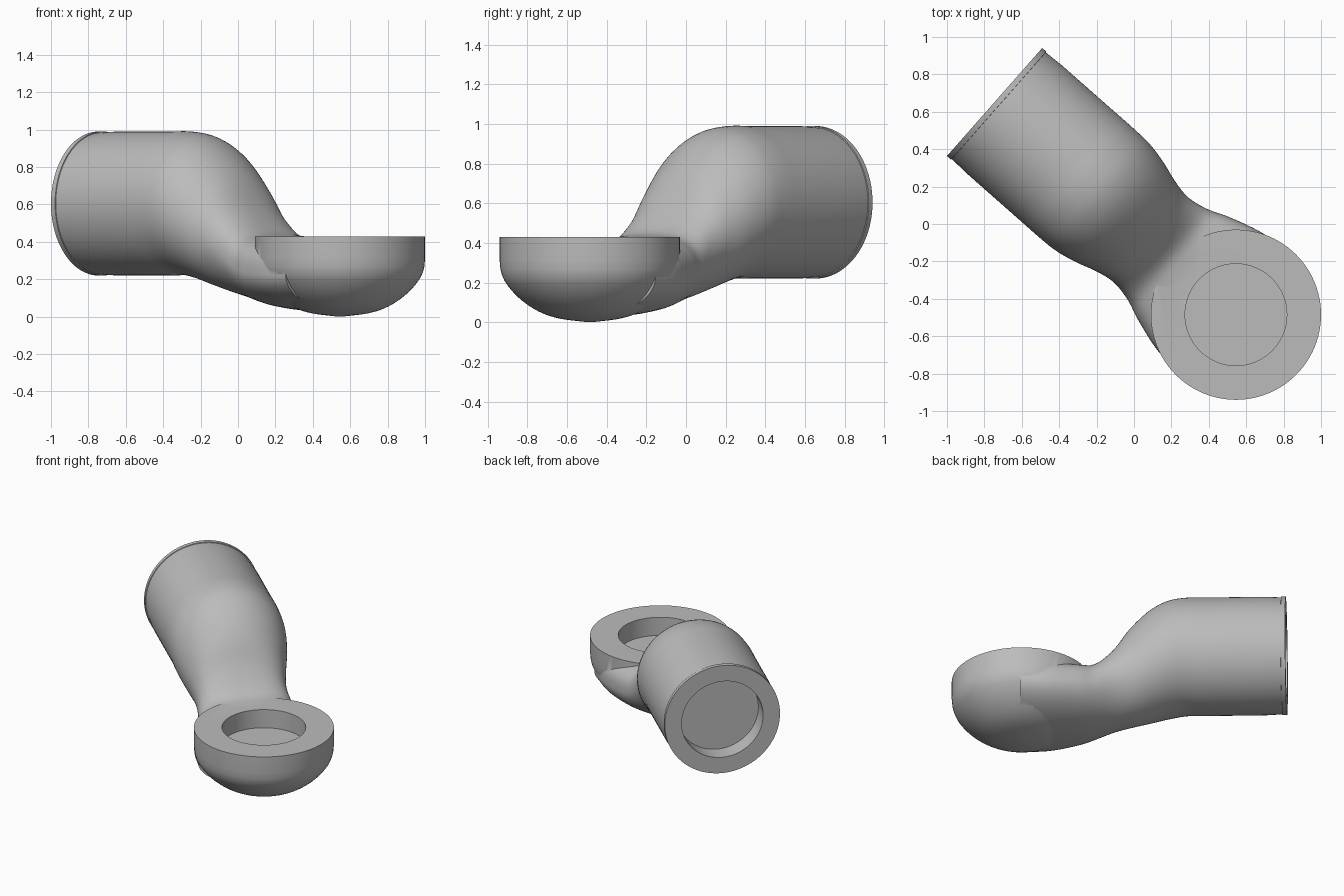
import bpy, bmesh, math
from mathutils import Vector, Matrix

if "Cube" in bpy.data.objects:
    bpy.data.objects.remove(bpy.data.objects["Cube"], do_unlink=True)

SIDES = 96
CUP = Vector((0.545, -0.485, 0))          # centre of the round cup
AXIS = Vector((-0.75, 0.661, 0)).normalized()
SIDE = Vector((0, 0, 1)).cross(AXIS)
PIPE_Z, PIPE_R, LENGTH = 0.605, 0.385, 1.72

grey = bpy.data.materials.new("plain grey")
grey.use_nodes = True
grey.diffuse_color = (0.5, 0.5, 0.5, 1)
grey.node_tree.nodes["Principled BSDF"].inputs["Base Color"].default_value = grey.diffuse_color


def curve(knots, t):
    """Smooth interpolation through (position, value...) knots."""
    last = len(knots) - 1
    i = max(k for k in range(last) if knots[k][0] <= t or k == 0)
    p, q = knots[i], knots[i + 1]
    before, after = knots[max(i - 1, 0)], knots[min(i + 2, last)]
    span = q[0] - p[0]
    s = min(max((t - p[0]) / span, 0), 1)
    out = []
    for c in range(1, len(p)):
        m0 = (q[c] - before[c]) / (q[0] - before[0]) * span
        m1 = (after[c] - p[c]) / (after[0] - p[0]) * span
        out.append((2*s**3 - 3*s**2 + 1)*p[c] + (s**3 - 2*s**2 + s)*m0
                   + (3*s**2 - 2*s**3)*q[c] + (s**3 - s**2)*m1)
    return out


def loft(name, rings):
    """Skin closed rings of equal length and cap both ends."""
    bm = bmesh.new()
    rows = [[bm.verts.new(p) for p in ring] for ring in rings]
    for a, b in zip(rows, rows[1:]):
        for i in range(SIDES):
            j = (i + 1) % SIDES
            bm.faces.new((a[i], a[j], b[j], b[i]))
    bm.faces.new(rows[0][::-1])
    bm.faces.new(rows[-1])
    bmesh.ops.recalc_face_normals(bm, faces=bm.faces)
    mesh = bpy.data.meshes.new(name)
    bm.to_mesh(mesh)
    bm.free()
    obj = bpy.data.objects.new(name, mesh)
    bpy.context.collection.objects.link(obj)
    mesh.materials.append(grey)
    return obj


def circle(centre, radius, x, y):
    angles = [2 * math.pi * i / SIDES for i in range(SIDES)]
    return [centre + radius * (math.cos(a) * x + math.sin(a) * y) for a in angles]


def combine(target, other, operation):
    mod = target.modifiers.new(operation.lower(), "BOOLEAN")
    mod.operation, mod.solver, mod.object = operation, "EXACT", other
    bpy.context.view_layer.objects.active = target
    bpy.ops.object.modifier_apply(modifier=mod.name)
    bpy.data.objects.remove(other, do_unlink=True)


X, Y, Z = Matrix.Identity(3)

# Round cup with a bowl-shaped underside
bowl = [(0.01, 0.0), (0.16, 0.02), (0.26, 0.055), (0.355, 0.12),
        (0.425, 0.2), (0.45, 0.26), (0.455, 0.31)]
profile = []
for k in range(25):
    r = 0.01 + 0.445 * math.sin(math.pi / 2 * k / 24)
    profile.append((r, curve(bowl, r)[0]))
profile.append((0.455, 0.43))
cup = loft("cup_and_pipe", [circle(CUP + Z * z, r, X, Y) for r, z in profile])

# Neck rising into the pipe: position, top, bottom, half width, squareness of the top
neck = [(0.0, 0.42, 0.03, 0.44, 3), (0.19, 0.425, 0.03, 0.42, 3),
        (0.38, 0.435, 0.05, 0.365, 2.8), (0.48, 0.465, 0.07, 0.325, 2.5),
        (0.6, 0.6, 0.1, 0.302, 2.2), (0.7, 0.765, 0.123, 0.316, 2),
        (0.83, 0.9, 0.16, 0.355, 2), (0.95, 0.968, 0.196, 0.38, 2),
        (1.07, 0.99, 0.22, 0.385, 2), (1.2, 0.99, 0.22, 0.385, 2)]


def section(u):
    top, bottom, width, power = curve(neck, u)
    ring = []
    for i in range(SIDES):
        a = 2 * math.pi * i / SIDES
        c, s = math.cos(a), math.sin(a)
        n = 2 / power if s > 0 else 1
        v = math.copysign(abs(c) ** n, c) * width
        z = math.copysign(abs(s) ** n, s) * (top - bottom) / 2 + (top + bottom) / 2
        ring.append(CUP + AXIS * u + SIDE * v + Z * z)
    return ring


rings = [section(1.2 * k / 40) for k in range(41)]
# Straight pipe with a thin lip at the open end
for u, r in [(1.58, PIPE_R), (1.69, 0.38), (1.691, PIPE_R), (LENGTH, PIPE_R)]:
    rings.append(circle(CUP + AXIS * u + Z * PIPE_Z, r, SIDE, Z))
combine(cup, loft("pipe", rings), "UNION")

# Shallow round sockets in the cup top and in the pipe end
top_socket = [circle(CUP + Z * z, 0.272, X, Y) for z in (0.3, 0.6)]
end_socket = [circle(CUP + AXIS * u + Z * PIPE_Z, 0.272, SIDE, Z)
              for u in (LENGTH - 0.13, LENGTH + 0.2)]
combine(cup, loft("cup_socket", top_socket), "DIFFERENCE")
combine(cup, loft("pipe_socket", end_socket), "DIFFERENCE")

bpy.ops.object.select_all(action="DESELECT")
cup.select_set(True)
bpy.context.view_layer.objects.active = cup
bpy.ops.object.shade_smooth_by_angle(angle=math.radians(35))
